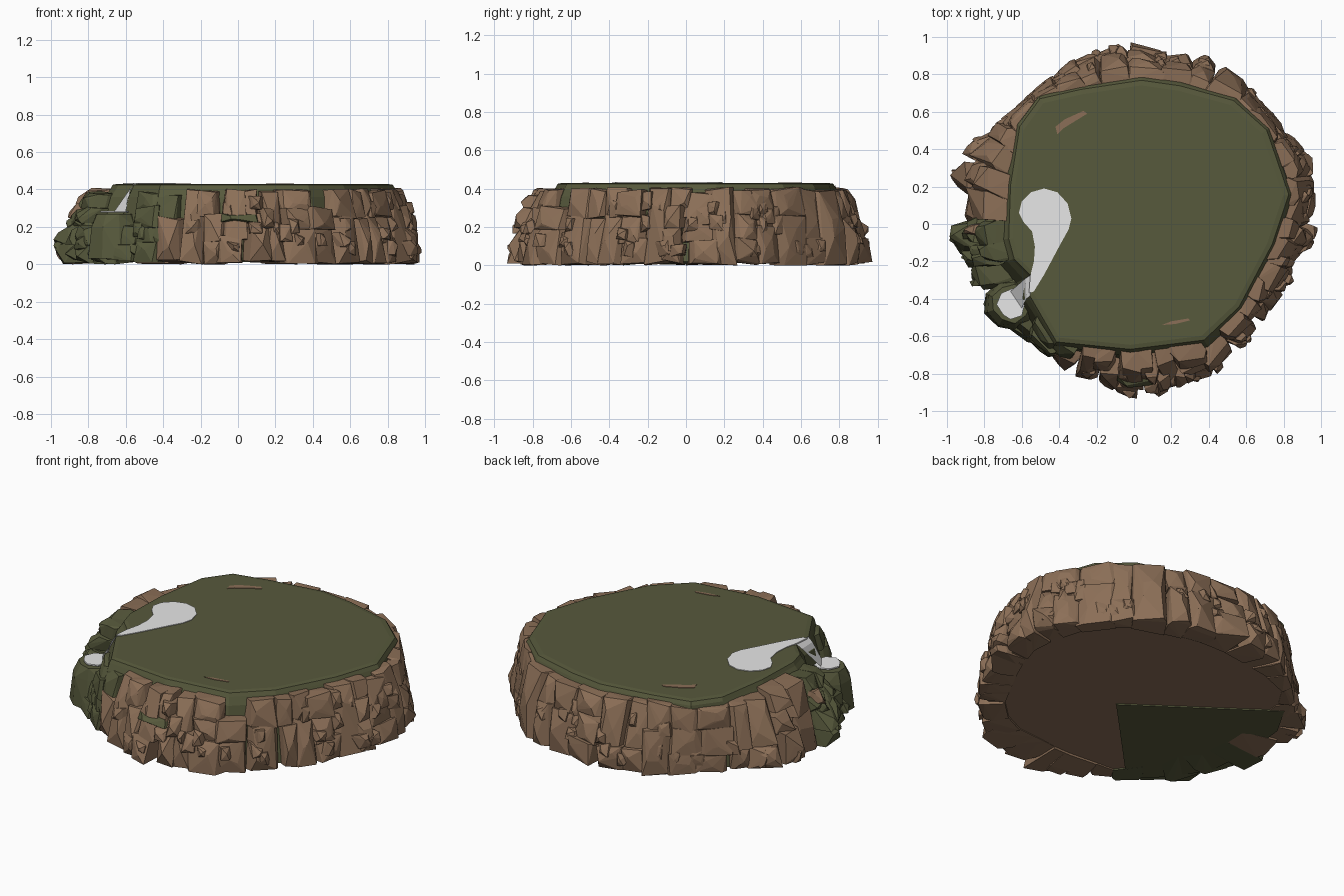
import bpy, bmesh, math, random
from mathutils import Vector

if "Cube" in bpy.data.objects:
    bpy.data.objects.remove(bpy.data.objects["Cube"])

random.seed(11)
rnd = random.uniform


def material(name, rgb):
    m = bpy.data.materials.new(name)
    m.diffuse_color = (*rgb, 1)
    m.use_nodes = True
    m.node_tree.nodes["Principled BSDF"].inputs["Base Color"].default_value = m.diffuse_color
    return m


GREEN = material("moss green", (0.095, 0.100, 0.045))
BROWN = material("rock brown", (0.26, 0.158, 0.095))
WATER = material("pale water", (0.8, 0.8, 0.8))

# Plan outlines, anticlockwise: plateau edge and outer foot of the rocks
PLATEAU = [(.84, .16), (.72, .51), (.54, .67), (.25, .75), (.04, .78), (-.29, .73), (-.51, .68),
           (-.62, .53), (-.67, .21), (-.68, -.08), (-.65, -.19), (-.56, -.28), (-.565, -.39),
           (-.42, -.64), (-.02, -.68), (.38, -.63), (.57, -.45), (.75, -.11)]
FOOT = [(.95, .05), (.99, .2), (.95, .35), (.81, .51), (.65, .70), (.57, .82), (.35, .94), (.14, .92),
        (-.07, .98), (-.32, .89), (-.53, .72), (-.72, .56), (-.94, .37), (-.98, .24), (-.91, .1),
        (-.99, -.05), (-.88, -.29), (-.77, -.48), (-.61, -.59), (-.5, -.70), (-.32, -.84),
        (-.18, -.87), (-.06, -.92), (.13, -.96), (.42, -.82), (.58, -.67), (.73, -.51),
        (.83, -.35), (.89, -.21), (.99, -.05)]


def cross(a, b):
    return a[0] * b[1] - a[1] * b[0]


def radius(outline, ang):
    """Distance from the centre to the outline in direction ang."""
    d = (math.cos(ang), math.sin(ang))
    for i, a in enumerate(outline):
        b = outline[(i + 1) % len(outline)]
        if cross(a, d) >= -1e-9 and cross(d, b) >= -1e-9 and a[0] * d[0] + a[1] * d[1] > 0:
            e = (b[0] - a[0], b[1] - a[1])
            return cross(a, e) / cross(d, e)
    return 0.9


def ring_point(ang, t, z):
    """t = 0 at the plateau edge, t = 1 at the foot."""
    r0, r1 = radius(PLATEAU, ang), radius(FOOT, ang)
    r = r0 + (r1 - r0) * t
    lim = lambda v: max(-0.997, min(0.997, v))
    return Vector((lim(r * math.cos(ang)), lim(r * math.sin(ang)), max(0, z)))


def finish(name, bm, *mats):
    me = bpy.data.meshes.new(name)
    bm.to_mesh(me)
    bm.free()
    for m in mats:
        me.materials.append(m)
    ob = bpy.data.objects.new(name, me)
    bpy.context.collection.objects.link(ob)
    return ob


def plate(name, pts, z, thick, mat):
    bm = bmesh.new()
    f = bm.faces.new([bm.verts.new((x, y, z)) for x, y in pts])
    up = bmesh.ops.extrude_face_region(bm, geom=[f])["geom"]
    bmesh.ops.translate(bm, vec=(0, 0, thick), verts=[v for v in up if isinstance(v, bmesh.types.BMVert)])
    bmesh.ops.recalc_face_normals(bm, faces=bm.faces)
    return finish(name, bm, mat)


def hull(bm, pts):
    vs = [bm.verts.new(p) for p in pts]
    res = bmesh.ops.convex_hull(bm, input=vs, use_existing_faces=False)
    junk = {g for g in res["geom_interior"] + res["geom_unused"] if isinstance(g, bmesh.types.BMVert)}
    bmesh.ops.delete(bm, geom=list(junk), context="VERTS")


def slope(z):
    """Wall profile: how far out the rocks reach at height z."""
    return 1.0 if z < .1 else 1.0 - (z - .1) / .3 * .5


def rock(bm, a0, a1, z0, z1, out=0.0):
    """Chiselled block between two angles and two heights."""
    pts = []
    w = a1 - a0
    for a in (a0, a1):
        for z in (z0, z1):
            pts.append(ring_point(a, -.08, z))
            t = slope(z) + out + rnd(-.16, .02)
            zz = z + rnd(-.012, .012)
            inset = rnd(.03, .2) * w * (1 if a == a0 else -1)
            pts.append(ring_point(a + inset, t, zz))
            pts.append(ring_point(a + rnd(-.02, .02), t - rnd(.12, .3), zz + rnd(-.01, .005)))
    for _ in range(4):
        f = rnd(.2, .8)
        z = z0 + (z1 - z0) * rnd(.2, .8)
        pts.append(ring_point(a0 + w * f, slope(z) + out + rnd(-.05, .06), z))
    hull(bm, pts)


# Plateau core: green top and wall, brown underside
bm = bmesh.new()
rings = []
for t, z, s in ((.5, .02, 1), (.12, .36, 1), (0, .405, 1), (0, .425, .985), (0, .43, .95)):
    ring = []
    for x, y in PLATEAU:
        p = ring_point(math.atan2(y, x), t, z)
        ring.append(bm.verts.new((p.x * s, p.y * s, z)))
    rings.append(ring)
n = len(PLATEAU)
for lo, hi in zip(rings, rings[1:]):
    for i in range(n):
        j = (i + 1) % n
        bm.faces.new((lo[i], lo[j], hi[j], hi[i]))
bm.faces.new(rings[-1])
bm.faces.new(rings[0][::-1]).material_index = 1
finish("plateau_core", bm, GREEN, BROWN)

# Underside quarter in green
plate("underside_patch", [(.07, -.07), (-.69, .47), (-.8, .28), (-.83, 0), (-.8, -.3), (-.64, -.52),
                          (-.5, -.66)], .012, .008, GREEN)

# Ring of rocks: stacks of blocks, mossy around the stream
brown, moss = bmesh.new(), bmesh.new()
STACKS = [(.02, .2, .3, .4), (.02, .15, .39), (.02, .26, .4), (.02, .4), (.02, .13, .27, .39)]
a = 0.0
while a < math.tau - .05:
    w = min(rnd(.11, .21), math.tau - a)
    mid = math.degrees(a + w / 2)
    levels = list(random.choice(STACKS))
    if 180 < mid < 234:
        levels = [.02, .12, .22, .3, .39]
    for k, (z0, z1) in enumerate(zip(levels, levels[1:])):
        if 199 < mid < 222 and z0 > .2:
            continue                       # opening for the waterfall
        if 234 < mid < 246 and z0 > .12:
            continue                       # bare green wall
        if 299 < mid < 305 and z0 > .25:
            continue
        shift = rnd(-.035, .035)
        rock(moss if 180 < mid < 234 else brown, a + shift - .012, a + w + shift + .012,
             z0 - rnd(0, .02), z1 + rnd(-.012, .006), rnd(-.14, .03))
    a += w

# Small chips wedged between the blocks
for _ in range(70):
    a, z = rnd(0, math.tau), rnd(.02, .3)
    deg = math.degrees(a)
    if 196 < deg < 225 and z > .12 or 232 < deg < 250 and z > .08:
        continue
    rock(moss if 180 < deg < 232 else brown, a, a + rnd(.05, .1), z, z + rnd(.05, .09), rnd(-.05, .03))

# Mossy ledge at the front and green wall bulge beside the stream
rock(moss, math.radians(263), math.radians(278), .23, .265, .02)
rock(moss, math.radians(231), math.radians(246), .09, .37, -.2)
finish("brown_rocks", brown, BROWN)

# Mossy pedestal holding the lower basin
pts = []
for i in range(9):
    b = math.tau * i / 9
    for rr, z in ((.15, .03), (.13, .2), (.105, .27)):
        rr *= rnd(.92, 1.06)
        pts.append((-.655 + rr * math.cos(b), -.425 + rr * math.sin(b), z))
hull(moss, pts)
finish("mossy_rocks", moss, GREEN)

# Pond with its outflow, waterfall and basin
plate("pond", [(-.48, .19), (-.55, .17), (-.6, .12), (-.615, .06), (-.59, .01), (-.545, -.04),
               (-.53, -.12), (-.535, -.2), (-.555, -.28), (-.562, -.37), (-.535, -.36), (-.48, -.27),
               (-.4, -.12), (-.35, -.03), (-.335, .03), (-.355, .11), (-.41, .17)], .427, .007, WATER)
bm = bmesh.new()
fall = [(-.55, -.27, .433), (-.555, -.385, .433), (-.575, -.40, .40), (-.58, -.29, .40),
        (-.66, -.36, .285), (-.60, -.45, .285)]
v = [bm.verts.new(p) for p in fall]
bm.faces.new((v[0], v[3], v[2], v[1]))
bm.faces.new((v[3], v[4], v[5], v[2]))
finish("waterfall", bm, WATER)
plate("basin_water", [(-.65, -.345), (-.71, -.37), (-.735, -.43), (-.70, -.485), (-.66, -.51),
                      (-.60, -.49), (-.585, -.43), (-.6, -.37)], .276, .008, WATER)

# Thin rock streaks showing through the grass
plate("rock_streak_back", [(-.41, .48), (-.38, .51), (-.25, .59), (-.27, .605), (-.37, .56), (-.42, .52)],
      .427, .006, BROWN)
plate("rock_streak_front", [(.15, -.54), (.22, -.535), (.3, -.515), (.29, -.505), (.2, -.52)],
      .427, .006, BROWN)
